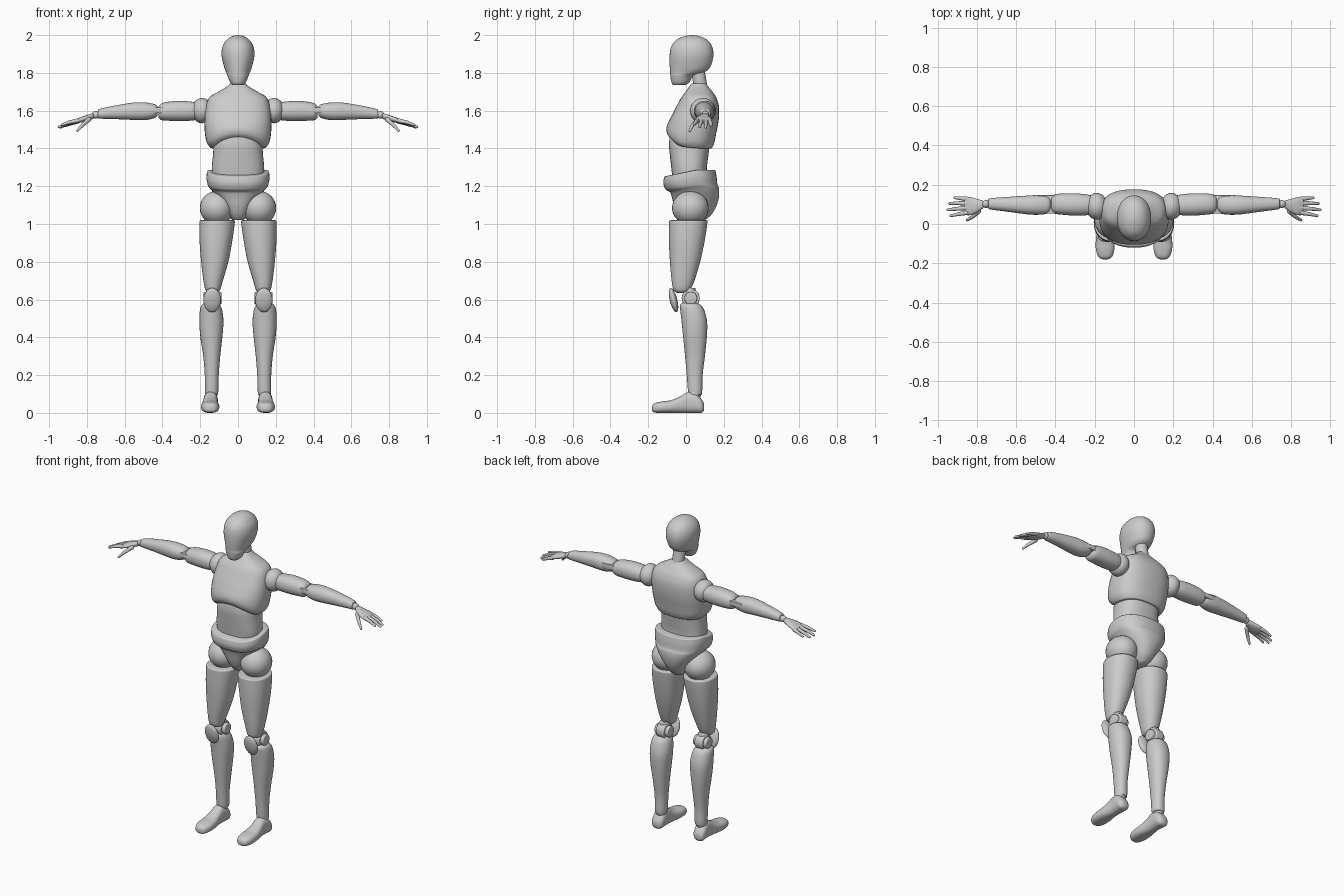
import bpy, bmesh, math
from mathutils import Vector, Matrix


def finish(name, bm, mirror=False, bevel=0.0):
    bmesh.ops.recalc_face_normals(bm, faces=bm.faces)
    me = bpy.data.meshes.new(name)
    bm.to_mesh(me)
    bm.free()
    me.shade_smooth()
    if not bevel:
        me.set_sharp_from_angle(angle=math.radians(45))
    ob = bpy.data.objects.new(name, me)
    bpy.context.collection.objects.link(ob)
    if bevel:
        b = ob.modifiers.new("Bevel", 'BEVEL')
        b.width, b.segments = bevel, 3
        b.limit_method, b.angle_limit = 'ANGLE', math.radians(50)
    if mirror:
        m = ob.modifiers.new("Mirror", 'MIRROR')
        m.use_mirror_merge = False
    return ob


def spline(rows, sub=4):
    out = []
    for i in range(len(rows) - 1):
        p = [rows[max(i - 1, 0)], rows[i], rows[i + 1], rows[min(i + 2, len(rows) - 1)]]
        for k in range(sub):
            t = k / sub
            out.append([0.5 * (2 * b + (c - a) * t + (2 * a - 5 * b + 4 * c - d) * t * t
                               + (3 * b - a - 3 * c + d) * t ** 3) for a, b, c, d in zip(*p)])
    return out + [list(rows[-1])]


# Skin oval sections (t, a0, a1, b0, b1) stacked along an axis
def loft(name, rows, axis='z', power=2.2, warp=None, mirror=False, bevel=0.008, n=40):
    bm = bmesh.new()

    def vert(a, b, t):
        co = Vector({'z': (a, b, t), 'x': (t, a, b), 'y': (a, t, b)}[axis])
        return bm.verts.new(warp(co) if warp else co)

    rings, centres = [], []
    for t, a0, a1, b0, b1 in spline(rows):
        ring = []
        for k in range(n):
            c, s = math.cos(2 * math.pi * k / n), math.sin(2 * math.pi * k / n)
            c, s = (math.copysign(abs(v) ** (2 / power), v) for v in (c, s))
            ring.append(vert((a0 + a1) / 2 + c * (a1 - a0) / 2, (b0 + b1) / 2 + s * (b1 - b0) / 2, t))
        rings.append(ring)
        centres.append(((a0 + a1) / 2, (b0 + b1) / 2, t))
    for r, q in zip(rings, rings[1:]):
        for k in range(n):
            j = (k + 1) % n
            bm.faces.new((r[k], r[j], q[j], q[k]))
    for ring, c in ((rings[0], centres[0]), (rings[-1], centres[-1])):
        mid = vert(*c)
        for k in range(n):
            bm.faces.new((ring[k], ring[(k + 1) % n], mid))
    return finish(name, bm, mirror, bevel)


def sym(rows):
    return [(z, -x, x, y0, y1) for z, x, y0, y1 in rows]


def add_ball(bm, c, r, tilt=0.0):
    m = Matrix.Translation(c) @ Matrix.Rotation(tilt, 4, 'X') @ Matrix.Diagonal((*r, 1))
    bmesh.ops.create_uvsphere(bm, u_segments=28, v_segments=16, radius=1, matrix=m)


def ball(name, c, r, tilt=0.0):
    bm = bmesh.new()
    add_ball(bm, c, r, tilt)
    return finish(name, bm, True)


def add_rod(bm, a, b, r1, r2, seg=24):
    a, b = Vector(a), Vector(b)
    m = Matrix.Translation((a + b) / 2) @ (b - a).to_track_quat('Z', 'Y').to_matrix().to_4x4()
    bmesh.ops.create_cone(bm, cap_ends=True, segments=seg, radius1=r1, radius2=r2,
                          depth=(b - a).length, matrix=m)


def clamp(v):
    return max(0.0, min(1.0, v))


# Head and neck
loft("head", sym([(1.735, .028, -.066, -.005), (1.75, .042, -.077, .018), (1.785, .056, -.083, .04),
                  (1.803, .063, -.084, .095), (1.83, .073, -.086, .128), (1.89, .087, -.087, .145),
                  (1.94, .082, -.078, .138), (1.975, .06, -.05, .112), (1.993, .033, -.012, .075),
                  (2.0, .008, .02, .04)]), power=2.1)
bm = bmesh.new()
add_rod(bm, (0, .06, 1.83), (0, .08, 1.71), .036, .036, 32)
finish("neck", bm)


# Chest with an arched lower front edge
def arch(v):
    front = clamp((.07 - v.y) / .14)
    v.z += .06 * front * clamp(1 - (v.x / .16) ** 2) * clamp((1.55 - v.z) / .15)
    return v


loft("chest", sym([(1.40, .145, -.085, .137), (1.43, .165, -.1, .15), (1.48, .175, -.104, .16),
                   (1.55, .177, -.087, .173), (1.62, .17, -.052, .175), (1.67, .152, -.025, .16),
                   (1.70, .105, -.002, .14), (1.725, .062, .015, .12), (1.745, .04, .03, .105)]),
     power=2.5, warp=arch, bevel=.012)
loft("abdomen", sym([(1.23, .135, -.07, .115), (1.29, .139, -.077, .11), (1.36, .133, -.085, .118),
                     (1.42, .127, -.09, .125), (1.47, .11, -.085, .12)]), power=2.5)


# Pelvis with a rim dipping at the front
def dip(v):
    v.z -= .035 * clamp((.06 - v.y) / .17) * clamp((v.z - 1.12) / .1)
    return v


loft("pelvis", sym([(1.02, .03, -.02, .10), (1.05, .055, -.045, .135), (1.10, .085, -.065, .163),
                    (1.15, .12, -.075, .175), (1.19, .146, -.085, .174), (1.21, .159, -.105, .166),
                    (1.25, .167, -.12, .162), (1.287, .164, -.115, .155)]),
     power=2.4, warp=dip, bevel=.012)

# Legs
ball("hip_joint", (.112, .023, 1.085), (.09, .097, .09))
loft("thigh", [(.635, .11, .155, -.045, .005), (.65, .095, .172, -.066, .022), (.70, .08, .183, -.076, .045),
               (.80, .051, .195, -.085, .075), (.90, .032, .203, -.09, .097), (.98, .02, .205, -.09, .11),
               (1.02, .016, .203, -.089, .114)], mirror=True, bevel=.01)
bm = bmesh.new()
add_rod(bm, (.108, .025, .607), (.162, .025, .607), .048, .048, 32)
add_rod(bm, (.088, .025, .607), (.182, .025, .607), .034, .034, 32)
add_rod(bm, (.135, .02, .66), (.14, .03, .55), .03, .03)
finish("knee_hinge", bm, True, .005)
ball("kneecap", (.137, -.066, .597), (.046, .02, .066), math.radians(14))
loft("shin", [(.095, .107, .172, .015, .083), (.12, .104, .175, .01, .086), (.20, .102, .176, .004, .088),
              (.30, .094, .184, -.005, .1), (.40, .083, .199, -.015, .11), (.48, .077, .205, -.023, .112),
              (.54, .083, .202, -.03, .098), (.57, .095, .193, -.032, .08), (.582, .11, .175, -.02, .055)],
     mirror=True)
ball("ankle_joint", (.142, .045, .1), (.033, .035, .033))
loft("foot", [(-.18, .135, .16, .012, .035), (-.168, .112, .18, .002, .05), (-.13, .1, .194, 0, .06),
              (-.08, .1, .194, 0, .067), (-.03, .107, .187, 0, .087), (.01, .108, .182, 0, .11),
              (.05, .106, .184, 0, .107), (.08, .11, .182, 0, .075), (.095, .125, .168, .01, .05)],
     axis='y', power=2.5, mirror=True)

# Arms
ball("shoulder_joint", (.19, .09, 1.6), (.055, .068, .067))
loft("upper_arm", [(.215, .05, .145, 1.552, 1.642), (.25, .044, .152, 1.547, 1.648),
                   (.31, .043, .156, 1.545, 1.652), (.37, .048, .155, 1.547, 1.647),
                   (.405, .053, .15, 1.55, 1.638), (.42, .066, .14, 1.562, 1.625)],
     axis='x', mirror=True)
bm = bmesh.new()
bmesh.ops.create_cube(bm, size=1, matrix=Matrix.Translation((.443, .1, 1.602)) @ Matrix.Diagonal((.095, .094, .03, 1)))
finish("elbow_hinge", bm, True, .004)
loft("forearm", [(.425, .075, .125, 1.575, 1.622), (.44, .054, .142, 1.561, 1.634),
                 (.49, .047, .147, 1.55, 1.643), (.55, .05, .144, 1.551, 1.643),
                 (.64, .062, .138, 1.555, 1.629), (.71, .071, .133, 1.557, 1.615),
                 (.742, .076, .129, 1.558, 1.606)], axis='x', mirror=True)
ball("wrist_joint", (.752, .102, 1.578), (.022, .02, .02))

# Hands
loft("palm", [(.765, .083, .117, 1.556, 1.588), (.80, .058, .128, 1.545, 1.577),
              (.84, .044, .138, 1.535, 1.563), (.862, .05, .134, 1.533, 1.552)],
     axis='x', mirror=True, bevel=.004, n=24)
digits = {
    "little_finger": ((.85, .127, 1.543), (.882, .131, 1.533), (.912, .133, 1.52)),
    "ring_finger": ((.85, .105, 1.545), (.9, .106, 1.53), (.94, .104, 1.512)),
    "middle_finger": ((.85, .082, 1.547), (.905, .077, 1.533), (.948, .072, 1.514)),
    "index_finger": ((.85, .058, 1.547), (.895, .05, 1.538), (.932, .042, 1.525)),
    "thumb": ((.79, .065, 1.553), (.825, .034, 1.522), (.85, .02, 1.494)),
}
for name, (a, b, c) in digits.items():
    bm = bmesh.new()
    add_rod(bm, a, b, .012, .0095, 12)
    add_rod(bm, b, c, .0095, .0065, 12)
    for p, r in ((a, .012), (b, .0095), (c, .0065)):
        add_ball(bm, p, (r, r, r))
    finish(name, bm, True)
